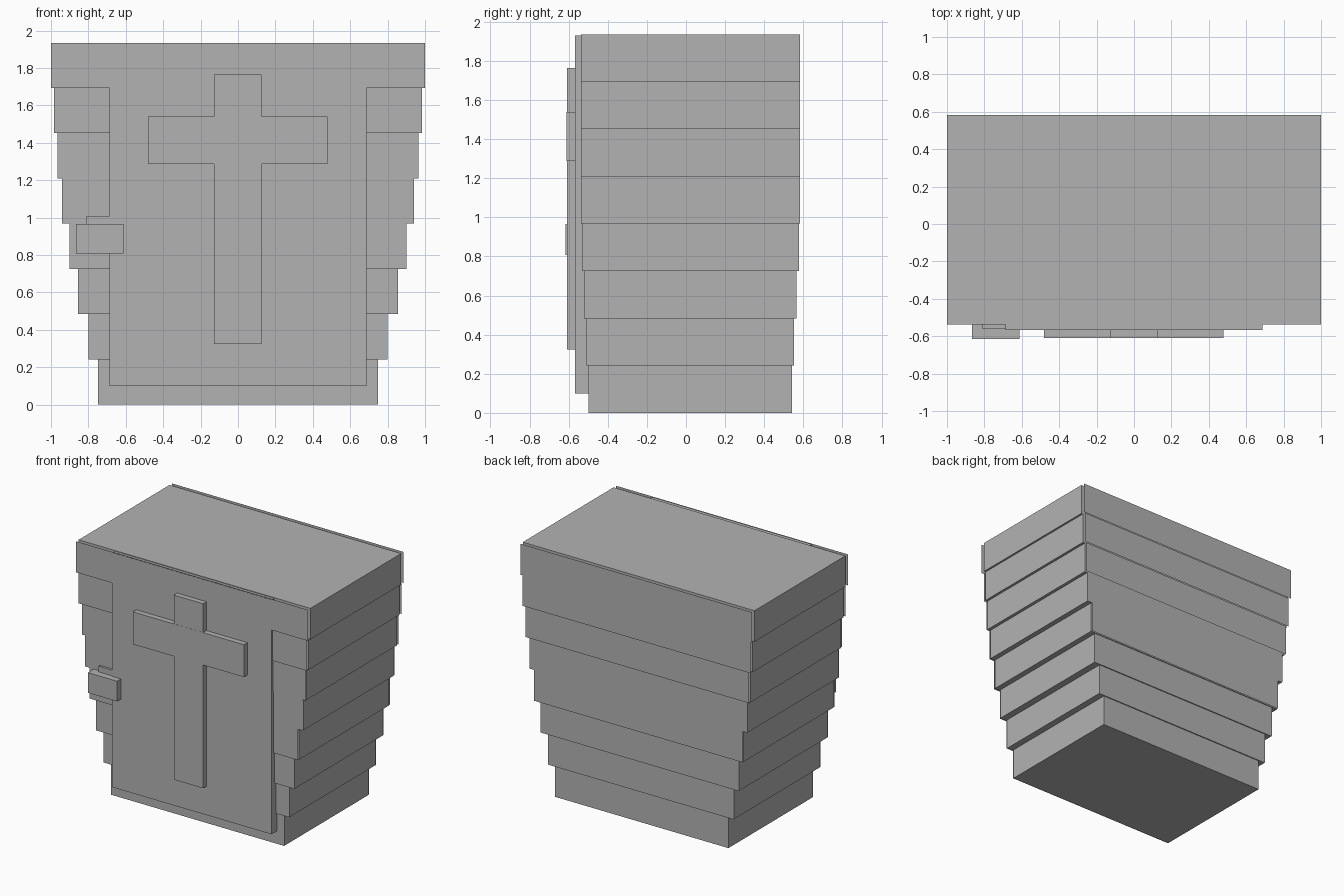
import bpy

if "Cube" in bpy.data.objects:
    bpy.data.objects.remove(bpy.data.objects["Cube"], do_unlink=True)

grey = bpy.data.materials.new("plain_grey")
grey.use_nodes = True
colour = (0.45, 0.45, 0.45, 1)
grey.diffuse_color = colour
grey.node_tree.nodes["Principled BSDF"].inputs["Base Color"].default_value = colour


def add_mesh(name, verts, faces):
    mesh = bpy.data.meshes.new(name)
    mesh.from_pydata(verts, [], faces)
    mesh.materials.append(grey)
    obj = bpy.data.objects.new(name, mesh)
    bpy.context.collection.objects.link(obj)
    return obj


def box(name, x, y, z):
    verts = [(i, j, k) for i in x for j in y for k in z]
    faces = [(0, 1, 3, 2), (4, 6, 7, 5), (0, 4, 5, 1),
             (2, 3, 7, 6), (0, 2, 6, 4), (1, 5, 7, 3)]
    return add_mesh(name, verts, faces)


def sheet(name, half, y, z, facing):
    # Thin upright board, facing -1 for the front and 1 for the back
    a, b = -half * facing, half * facing
    return add_mesh(name, [(b, y, z[0]), (a, y, z[0]), (a, y, z[1]), (b, y, z[1])],
                    [(0, 1, 2, 3)])


# Stepped body: half width, core front, core back, front board, back board
levels = [
    (0.748, -0.498, 0.543, -0.500, 0.545),
    (0.80, -0.508, 0.553, -0.513, 0.557),
    (0.855, -0.522, 0.565, -0.528, 0.572),
    (0.90, -0.532, 0.578, -0.543, 0.588),
    (0.94, -0.536, 0.584, -0.545, 0.590),
    (0.965, -0.536, 0.584, -0.547, 0.599),
    (0.985, -0.536, 0.584, -0.557, 0.608),
    (1.0, -0.536, 0.584, -0.567, 0.615),
]
step = 1.935 / len(levels)
for i, (half, front, back, front_board, back_board) in enumerate(levels):
    z = (i * step, (i + 1) * step)
    box(f"body_tier_{i + 1}", (-half, half), (front, back), z)
    sheet(f"front_board_{i + 1}", half, front_board, z, -1)
    sheet(f"back_board_{i + 1}", half, back_board, z, 1)

# Front door panel with a raised cross
box("door_panel", (-0.688, 0.686), (-0.568, -0.49), (0.10, 1.93))
box("cross_upright", (-0.128, 0.126), (-0.609, -0.56), (0.325, 1.765))
box("cross_bar", (-0.48, 0.478), (-0.61, -0.56), (1.287, 1.54))

# Latch on the door edge
box("latch_base", (-0.81, -0.685), (-0.562, -0.53), (0.81, 1.01))
box("latch_plate", (-0.865, -0.613), (-0.615, -0.53), (0.807, 0.965))
